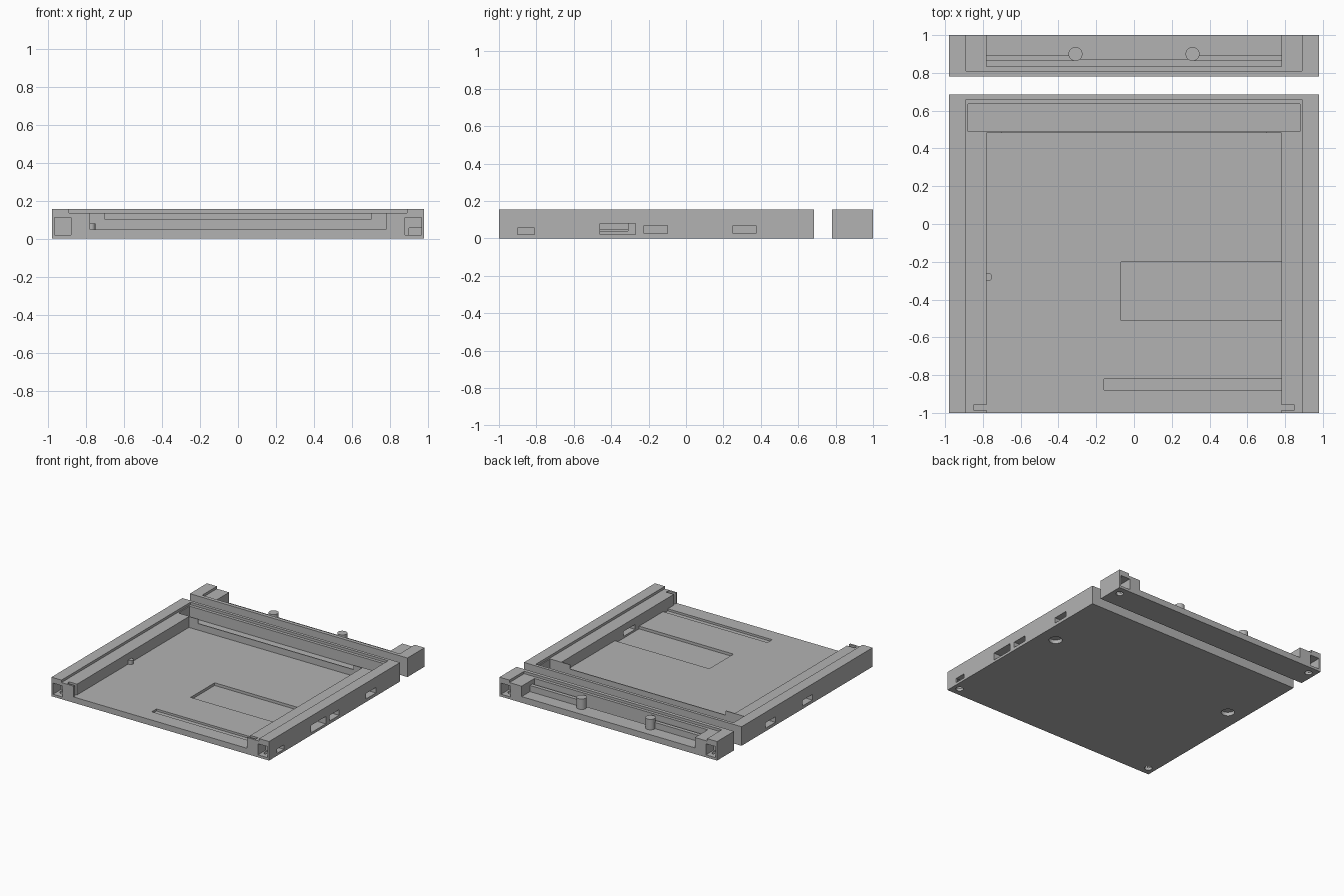
import bpy
import bmesh
from mathutils import Matrix, Vector

if "Cube" in bpy.data.objects:
    bpy.data.objects.remove(bpy.data.objects["Cube"], do_unlink=True)

grey = bpy.data.materials.new("plain grey")
grey.use_nodes = True
grey.diffuse_color = (0.45, 0.45, 0.45, 1)
grey.node_tree.nodes["Principled BSDF"].inputs["Base Color"].default_value = grey.diffuse_color

TOP, LEDGE, FLOOR = 0.155, 0.135, 0.047
HALF, RECESS, INNER = 0.98, 0.89, 0.78


def add_object(name, bm):
    mesh = bpy.data.meshes.new(name)
    bm.to_mesh(mesh)
    bm.free()
    mesh.materials.append(grey)
    obj = bpy.data.objects.new(name, mesh)
    bpy.context.collection.objects.link(obj)
    return obj


def box(name, x, y, z):
    bm = bmesh.new()
    size = Vector((x[1] - x[0], y[1] - y[0], z[1] - z[0]))
    centre = Vector((sum(x), sum(y), sum(z))) / 2
    bmesh.ops.create_cube(bm, size=1, matrix=Matrix.Translation(centre) @ Matrix.Diagonal(size.to_4d()))
    return add_object(name, bm)


def cylinder(name, x, y, radius, z):
    bm = bmesh.new()
    bmesh.ops.create_cone(bm, cap_ends=True, segments=32, radius1=radius, radius2=radius,
                          depth=z[1] - z[0], matrix=Matrix.Translation((x, y, sum(z) / 2)))
    return add_object(name, bm)


def carve(obj, cutters):
    """Subtract every cutter, bake the result and delete the cutters."""
    for cutter in cutters:
        cutter.hide_render = True
        mod = obj.modifiers.new("cut", "BOOLEAN")
        mod.operation, mod.solver, mod.object = "DIFFERENCE", "EXACT", cutter
    bpy.context.view_layer.update()
    graph = bpy.context.evaluated_depsgraph_get()
    baked = bpy.data.meshes.new_from_object(obj.evaluated_get(graph))
    obj.modifiers.clear()
    obj.data = baked
    baked.materials.clear()
    baked.materials.append(grey)
    for cutter in cutters:
        bpy.data.objects.remove(cutter, do_unlink=True)


def span(a, b, side):
    return tuple(sorted((a * side, b * side)))


# Main tray: upper recess, open-fronted cavity, cross slot and floor pockets
tray = box("tray", (-HALF, HALF), (-1, 0.685), (0, TOP))
cuts = [
    box("cut", (-RECESS, RECESS), (-1.1, 0.66), (LEDGE, 0.3)),
    box("cut", (-INNER, INNER), (-1.1, 0.483), (FLOOR, 0.3)),
    box("cut", (-0.88, 0.88), (0.49, 0.635), (FLOOR, 0.3)),
    box("cut", (-0.7, 0.7), (0.48, 0.5), (0.1, 0.3)),
    box("cut", (-0.07, INNER), (-0.51, -0.2), (0.025, 0.1)),
    box("cut", (-0.16, INNER), (-0.88, -0.82), (0.03, 0.1)),
    # Wide side port opening into the cavity, with its deeper lower channel
    box("cut", (0.7, 1.1), (-0.46, -0.31), (0.04, 0.08)),
    box("cut", (0.9, 1.1), (-0.46, -0.27), (0.02, 0.08)),
    # Corner side port
    box("cut", (0.9, 1.1), (-0.9, -0.81), (0.02, 0.055)),
]
for side in (-1, 1):
    cuts += [
        # Side ports
        box("cut", span(0.88, 1.1, side), (-0.225, -0.1), (0.025, 0.07)),
        box("cut", span(0.88, 1.1, side), (0.25, 0.375), (0.025, 0.07)),
        # Front corner sockets and the rail notches beside them
        box("cut", span(0.88, 0.965, side), (-1.1, -0.9), (0.02, 0.11)),
        box("cut", span(0.7, 0.85, side), (-0.985, -0.957), (FLOOR, 0.3)),
        # Holes in the underside
        cylinder("cut", 0.92 * side, -0.93, 0.028, (-0.1, 0.05)),
        cylinder("cut", 0.84 * side, 0.09, 0.05, (-0.1, 0.03)),
    ]
carve(tray, cuts)

# Small peg on the inner rail
peg = cylinder("rail_peg", -0.772, -0.28, 0.021, (FLOOR - 0.01, 0.08))

# Separate end bar: recess, low rear shelf and long groove
bar = box("end_bar", (-HALF, HALF), (0.78, 1), (0, TOP))
cuts = [
    box("cut", (-RECESS, RECESS), (0.81, 1.1), (LEDGE, 0.3)),
    box("cut", (-INNER, INNER), (0.862, 1.1), (0.05, 0.3)),
    box("cut", (-INNER, INNER), (0.835, 0.87), (0.03, 0.3)),
]
for side in (-1, 1):
    cuts += [
        box("cut", span(0.88, 0.965, side), (0.9, 1.1), (0.02, 0.11)),
        cylinder("cut", 0.92 * side, 0.93, 0.028, (-0.1, 0.05)),
    ]
carve(bar, cuts)

# Thin shelf walls, each ending in a round post
for side, label in ((-1, "right"), (1, "left")):
    box("shelf_wall_" + label, span(0.31, INNER, side), (0.862, 0.893), (0.03, 0.1))
    cylinder("shelf_post_" + label, 0.31 * side, 0.9, 0.037, (0.03, LEDGE))
